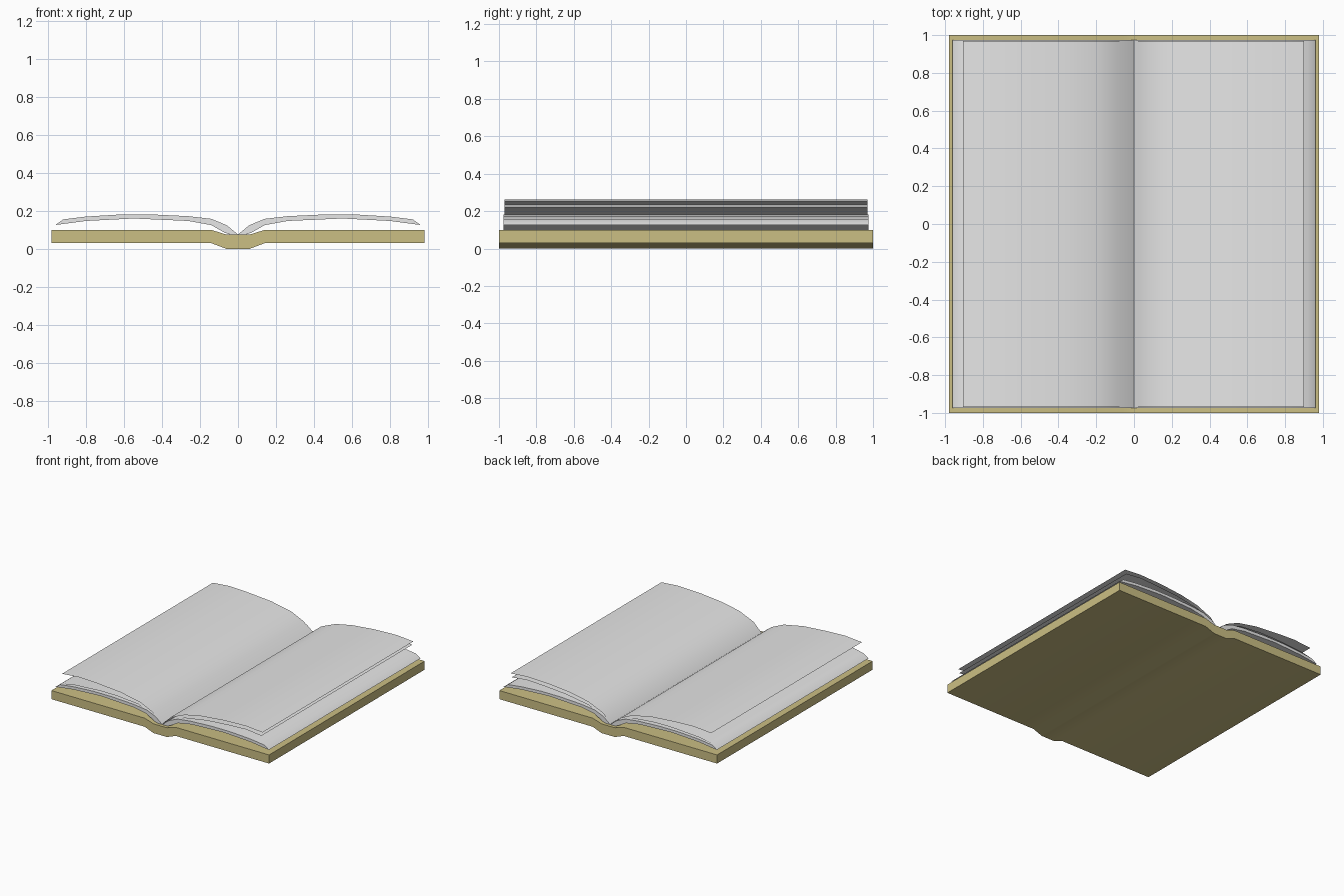
import bpy, bmesh, math

cube = bpy.data.objects.get("Cube")
if cube:
    bpy.data.objects.remove(cube, do_unlink=True)


def make_material(name, rgb):
    mat = bpy.data.materials.new(name)
    mat.use_nodes = True
    mat.diffuse_color = (*rgb, 1)
    mat.node_tree.nodes["Principled BSDF"].inputs["Base Color"].default_value = (*rgb, 1)
    return mat


cover_mat = make_material("tan cover", (0.60, 0.52, 0.23))
paper_mat = make_material("pale grey paper", (0.8, 0.8, 0.8))


def extrude_profile(name, points, half, mat, closed):
    """Sweep an x-z profile along y, as a capped solid or an open sheet."""
    bm = bmesh.new()
    front = [bm.verts.new((x, -half, z)) for x, z in points]
    back = [bm.verts.new((x, half, z)) for x, z in points]
    n = len(points)
    for i in range(n if closed else n - 1):
        j = (i + 1) % n
        bm.faces.new((front[i], front[j], back[j], back[i]))
    if closed:
        bm.faces.new(front[::-1])
        bm.faces.new(back)
        bmesh.ops.recalc_face_normals(bm, faces=bm.faces)
    elif bm.faces[:] and points[-1][0] < points[0][0]:
        bmesh.ops.reverse_faces(bm, faces=bm.faces)
    mesh = bpy.data.meshes.new(name)
    bm.to_mesh(mesh)
    bm.free()
    mesh.materials.append(mat)
    obj = bpy.data.objects.new(name, mesh)
    bpy.context.collection.objects.link(obj)
    bpy.ops.object.select_all(action="DESELECT")
    obj.select_set(True)
    bpy.context.view_layer.objects.active = obj
    bpy.ops.object.shade_smooth_by_angle(angle=math.radians(30))
    return obj


def mirrored(points):
    return [(-x, z) for x, z in points]


# Cover with a dropped spine
under = [(0.98, 0.03), (0.14, 0.03), (0.06, 0.0)]
upper = [(0.06, 0.075), (0.14, 0.10), (0.98, 0.10)]
right_half = under + mirrored(under)[::-1]
extrude_profile("cover", right_half + mirrored(upper)[::-1] + upper, 1.0, cover_mat, True)

# Arched page blocks
block = [(0, 0.076), (0.06, 0.125), (0.14, 0.158), (0.26, 0.172), (0.45, 0.181),
         (0.62, 0.181), (0.8, 0.17), (0.92, 0.155), (0.96, 0.126),
         (0.8, 0.147), (0.55, 0.16), (0.26, 0.147), (0.14, 0.125), (0.07, 0.085), (0.04, 0.076)]
extrude_profile("left_page_block", block, 0.975, paper_mat, True)
extrude_profile("right_page_block", mirrored(block), 0.975, paper_mat, True)

# Loose sheets fanned above the blocks
sheets = {
    "left_upper_sheet": [(0, 0.08), (0.07, 0.15), (0.2, 0.205), (0.35, 0.235),
                         (0.55, 0.255), (0.75, 0.262), (0.9, 0.25)],
    "left_lower_sheet": [(0, 0.08), (0.08, 0.13), (0.2, 0.18), (0.4, 0.213),
                         (0.6, 0.228), (0.75, 0.235), (0.89, 0.22)],
    "right_upper_sheet": [(0, 0.08), (-0.09, 0.15), (-0.2, 0.2), (-0.38, 0.235),
                          (-0.6, 0.252), (-0.75, 0.258), (-0.905, 0.245)],
    "right_lower_sheet": [(0, 0.08), (-0.1, 0.137), (-0.22, 0.181), (-0.4, 0.197),
                          (-0.55, 0.198), (-0.8, 0.183), (-0.917, 0.16)],
}
for sheet_name, profile in sheets.items():
    extrude_profile(sheet_name, profile, 0.97, paper_mat, False)
